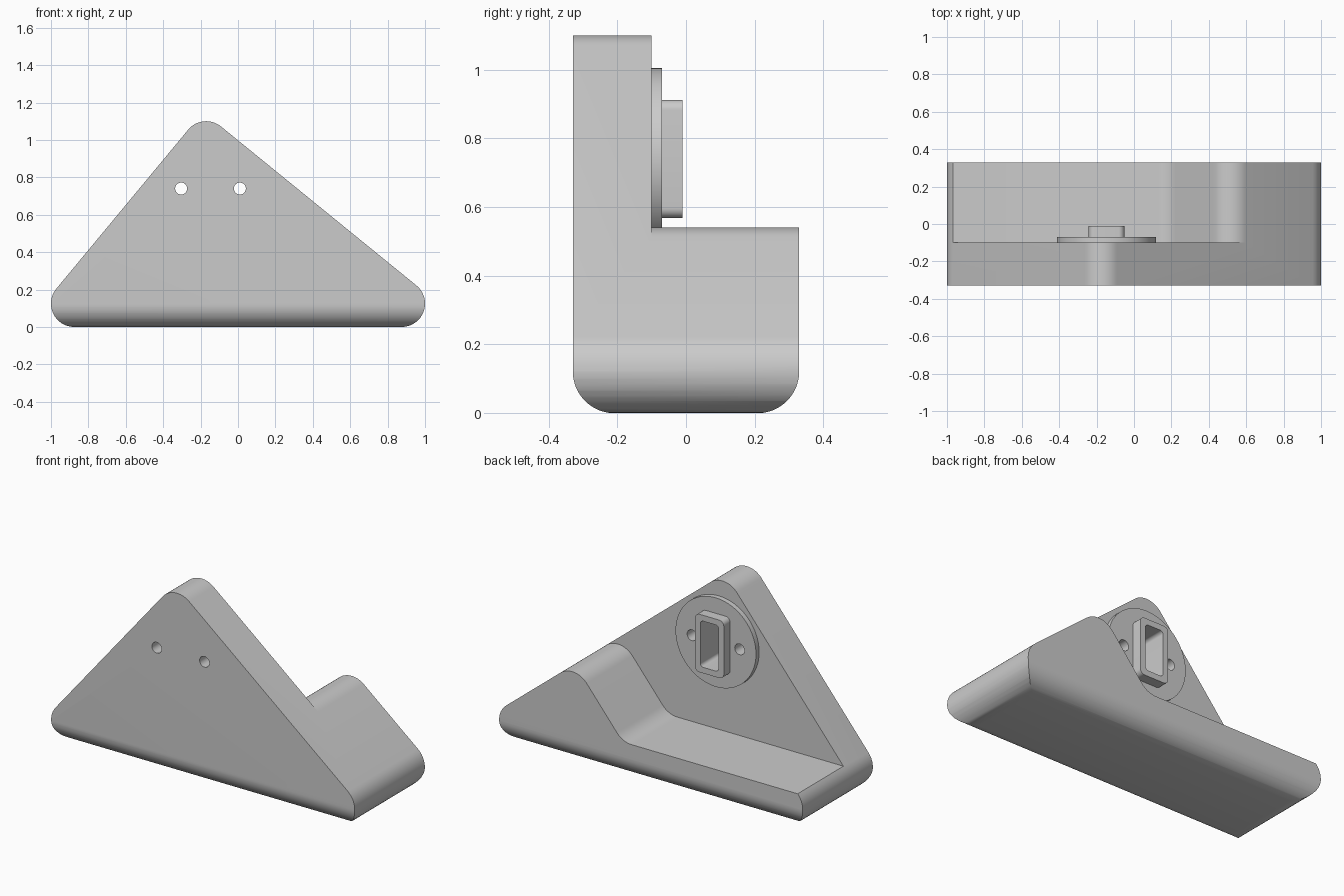
import bpy, bmesh, math
from mathutils import Vector

if "Cube" in bpy.data.objects:
    bpy.data.objects.remove(bpy.data.objects["Cube"], do_unlink=True)

grey = bpy.data.materials.new("light_grey")
grey.use_nodes = True
grey.diffuse_color = (0.6, 0.6, 0.6, 1)
grey.node_tree.nodes["Principled BSDF"].inputs["Base Color"].default_value = (0.6, 0.6, 0.6, 1)

R = 0.125                                            # corner radius of the wedge
LEFT, RIGHT, APEX = (-0.875, R), (0.875, R), (-0.17, 0.975)
FLOOR = 0.21                                         # height of the rear ledge
DISC = (-0.147, 0.74)                                # centre of the round boss


def arc(c, r, a0, a1, n=16):
    """Points on an arc, angles in degrees."""
    angles = [math.radians(a0 + (a1 - a0) * i / n) for i in range(n + 1)]
    return [(c[0] + r * math.cos(a), c[1] + r * math.sin(a)) for a in angles]


def rounded_rect(c, w, h, r):
    """Rounded rectangle outline, counter-clockwise."""
    pts = []
    for k, (sx, sy) in enumerate([(1, 1), (-1, 1), (-1, -1), (1, -1)]):
        corner = (c[0] + sx * (w / 2 - r), c[1] + sy * (h / 2 - r))
        pts += arc(corner, r, 90 * k, 90 * k + 90, 8)
    return pts


def prism(name, outline, lo, hi, axis="y"):
    """Extrude an outline (x,z along y, or y,z along x) from lo to hi."""
    place = (lambda u, v, d: (u, d, v)) if axis == "y" else (lambda u, v, d: (d, u, v))
    bm = bmesh.new()
    face = bm.faces.new([bm.verts.new(place(u, v, lo)) for u, v in outline])
    out = bmesh.ops.extrude_face_region(bm, geom=[face])
    moved = [g for g in out["geom"] if isinstance(g, bmesh.types.BMVert)]
    bmesh.ops.translate(bm, verts=moved, vec=Vector(place(0, 0, hi - lo)))
    bmesh.ops.recalc_face_normals(bm, faces=bm.faces[:])
    mesh = bpy.data.meshes.new(name)
    bm.to_mesh(mesh)
    bm.free()
    mesh.materials.append(grey)
    obj = bpy.data.objects.new(name, mesh)
    bpy.context.collection.objects.link(obj)
    return obj


def activate(obj):
    bpy.ops.object.select_all(action="DESELECT")
    obj.select_set(True)
    bpy.context.view_layer.objects.active = obj


def boolean(obj, cutter, operation="DIFFERENCE"):
    activate(obj)
    mod = obj.modifiers.new("cut", "BOOLEAN")
    mod.operation, mod.object, mod.solver = operation, cutter, "EXACT"
    bpy.ops.object.modifier_apply(modifier=mod.name)


# Slopes of the two upper edges, and directions of their normals
left_angle = math.degrees(math.atan2(APEX[1] - R, APEX[0] - LEFT[0]))
right_angle = math.degrees(math.atan2(APEX[1] - R, RIGHT[0] - APEX[0]))
left_normal, right_normal = 90 + left_angle, 90 - right_angle

# Wedge body: rounded triangle, extruded too long and trimmed below
triangle = (arc(RIGHT, R, -90, right_normal) + arc(APEX, R, right_normal, left_normal)
            + arc(LEFT, R, left_normal, 270))
body = prism("wedge_body", triangle, -0.5, 0.5)

# Envelope that rounds the long bottom edges
r = 0.122
side = (arc((-0.33 + r, r - 0.001), r, 180, 270) + arc((0.33 - r, r - 0.001), r, 270, 360)
        + [(0.33, 1.5), (-0.33, 1.5)])
envelope = prism("envelope_cutter", side, -1.5, 1.5, "x")

# Rear notch: flat ledge, concave fillet, flank and rounded hump
hump = (RIGHT[0] - (0.415 - R) / math.tan(math.radians(right_angle)), 0.415)
hump_arc = arc(hump, R, left_normal, right_normal)
flank = math.radians(left_angle)
foot_x = hump_arc[0][0] - (hump_arc[0][1] - FLOOR) / math.tan(flank)
fillet = arc((foot_x - R * math.tan(flank / 2), FLOOR + R), R, -90, left_angle - 90, 10)
a = math.radians(right_normal)
outside = (hump_arc[-1][0] + 0.3 * math.cos(a), hump_arc[-1][1] + 0.3 * math.sin(a))
notch = prism("notch_cutter", [(-1.5, FLOOR)] + fillet + hump_arc
              + [outside, (1.0, 2.0), (-1.5, 2.0)], -0.10, 1.0)

# Round boss and rectangular socket on the rear of the upright
boss = prism("round_boss", arc(DISC, 0.265, 0, 360, 64)[:-1], -0.11, -0.07)
socket = prism("socket", rounded_rect(DISC, 0.19, 0.345, 0.03), -0.08, -0.01)

# Cutters for the socket pocket and the two through holes
pocket = prism("pocket_cutter", rounded_rect(DISC, 0.12, 0.275, 0.02), -0.27, 0.1)
holes = [prism("hole_cutter", arc((DISC[0] + s * 0.157, DISC[1]), 0.032, 0, 360, 32)[:-1], -0.6, 0.2)
         for s in (-1, 1)]

boolean(body, envelope, "INTERSECT")
boolean(body, notch)
for part in (body, boss):
    for cutter in [pocket] + holes:
        boolean(part, cutter)
boolean(socket, pocket)

for cutter in [envelope, notch, pocket] + holes:
    bpy.data.objects.remove(cutter, do_unlink=True)
for part in (body, boss, socket):
    activate(part)
    bpy.ops.object.shade_smooth_by_angle(angle=math.radians(30))
